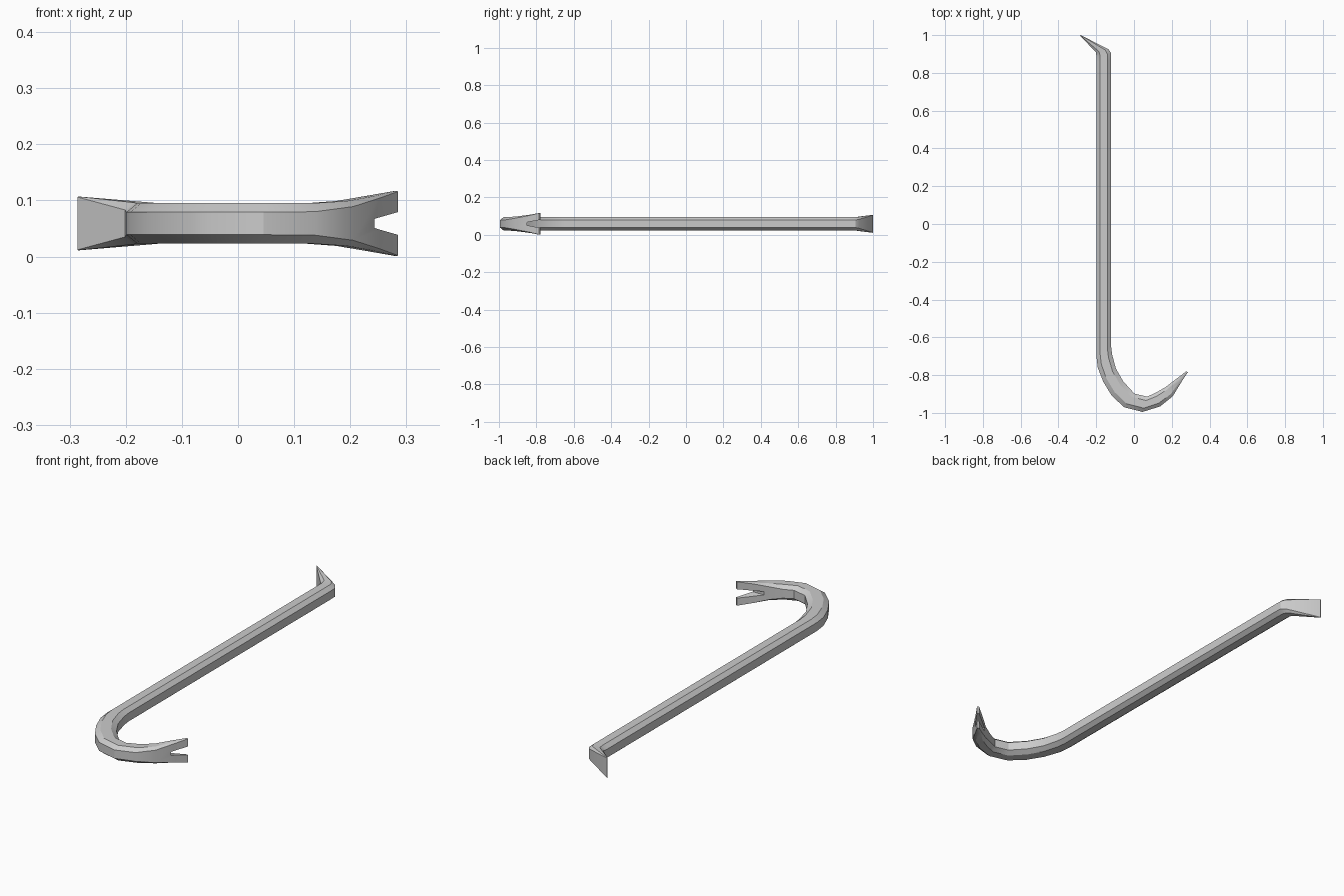
import bpy, bmesh, math

if "Cube" in bpy.data.objects:
    bpy.data.objects.remove(bpy.data.objects["Cube"])

ZC = 0.059  # mid height of the bar

# Stations: outer x,y / inner x,y / half height / half height of the side flats
stations = [
    (-0.286, 0.998, -0.283, 1.000, 0.048, 0.047),   # chisel edge
    (-0.201, 0.908, -0.136, 0.926, 0.037, 0.024),   # chisel heel
    (-0.199, 0.885, -0.122, 0.905, 0.036, 0.020),
    (-0.199, 0.860, -0.121, 0.870, 0.036, 0.020),
    (-0.199, -0.700, -0.121, -0.650, 0.036, 0.020),  # straight shaft end
    (-0.192, -0.760, -0.116, -0.690, 0.036, 0.020),
    (-0.163, -0.835, -0.096, -0.765, 0.036, 0.020),
    (-0.117, -0.910, -0.057, -0.833, 0.036, 0.020),
    (-0.052, -0.970, 0.002, -0.898, 0.036, 0.020),
    (0.045, -0.995, 0.070, -0.914, 0.036, 0.020),
    (0.138, -0.966, 0.115, -0.893, 0.036, 0.021),
    (0.205, -0.912, 0.165, -0.865, 0.040, 0.030),
    (0.252, -0.835, 0.220, -0.823, 0.049, 0.045),
    (0.285, -0.785, 0.278, -0.779, 0.058, 0.057),    # claw tip
]


def ring(bm, ox, oy, ix, iy, h, hc):
    c = 0.25
    prof = [(0, -hc), (c, -h), (1 - c, -h), (1, -hc),
            (1, hc), (1 - c, h), (c, h), (0, hc)]
    return [bm.verts.new((ox + (ix - ox) * t, oy + (iy - oy) * t, ZC + z)) for t, z in prof]


def skin(name, rings_fn):
    bm = bmesh.new()
    rings = rings_fn(bm)
    n = len(rings[0])
    for a, b in zip(rings, rings[1:]):
        for i in range(n):
            j = (i + 1) % n
            bm.faces.new((a[i], a[j], b[j], b[i]))
    bm.faces.new(rings[0])
    bm.faces.new(rings[-1])
    bmesh.ops.recalc_face_normals(bm, faces=bm.faces[:])
    me = bpy.data.meshes.new(name)
    bm.to_mesh(me)
    bm.free()
    ob = bpy.data.objects.new(name, me)
    bpy.context.collection.objects.link(ob)
    return ob


# Octagonal bar with chisel end and hooked claw
bar = skin("pry_bar", lambda bm: [ring(bm, *s) for s in stations])

# Tapered slot that splits the claw
slot = [(-0.85, -0.008), (-0.76, -0.025), (-0.76, 0.025), (-0.85, 0.008)]
cutter = skin("claw_slot_cutter",
              lambda bm: [[bm.verts.new((x, y, ZC + z)) for y, z in slot] for x in (0.12, 0.34)])
cutter.hide_render = True
cutter.hide_set(True)

mod = bar.modifiers.new("claw_slot", 'BOOLEAN')
mod.operation = 'DIFFERENCE'
mod.solver = 'EXACT'
mod.object = cutter
bpy.context.view_layer.objects.active = bar
bar.select_set(True)
bpy.ops.object.modifier_apply(modifier=mod.name)
bpy.data.objects.remove(cutter)

bpy.ops.object.shade_smooth_by_angle(angle=math.radians(30))
